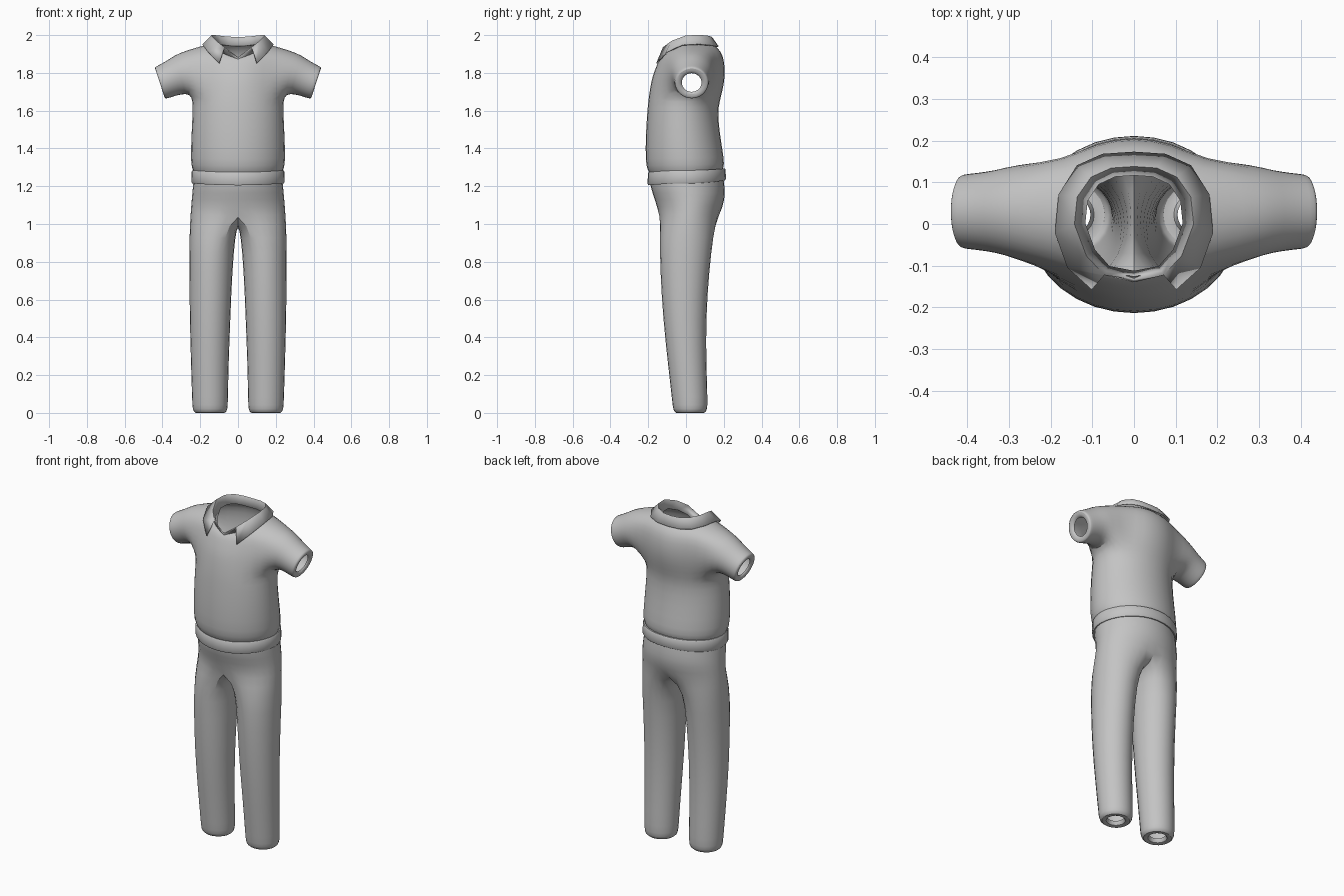
import bpy, bmesh, math
from mathutils import Vector

if "Cube" in bpy.data.objects:
    bpy.data.objects.remove(bpy.data.objects["Cube"])

grey = bpy.data.materials.new("grey_cloth")
grey.diffuse_color = (0.55, 0.55, 0.55, 1)
grey.use_nodes = True
grey.node_tree.nodes["Principled BSDF"].inputs["Base Color"].default_value = grey.diffuse_color


def oval(n, hw, yf, yb, zs, zf=None, zb=None, cx=0.0, grow=1.0):
    """Oval ring; its height varies from the side (zs) to front (zf) and back (zb)."""
    zf = zs if zf is None else zf
    zb = zs if zb is None else zb
    pts = []
    for k in range(n):
        a = 2 * math.pi * k / n
        c, s = math.cos(a), math.sin(a)
        z = zs + ((zb if s > 0 else zf) - zs) * s * s
        pts.append(Vector((cx + hw * grow * c,
                           (yf + yb) / 2 + (yb - yf) / 2 * grow * s, z)))
    return pts


def add_ring(bm, pts):
    return [bm.verts.new(p) for p in pts]


def bridge(bm, a, b, closed=True, skip=()):
    n = len(a)
    for i in range(n if closed else n - 1):
        j = (i + 1) % n
        if i not in skip:
            bm.faces.new((a[i], a[j], b[j], b[i]))


def finish(bm, name, subdivide=0, thickness=0.0, angle=60):
    bmesh.ops.recalc_face_normals(bm, faces=bm.faces)
    mesh = bpy.data.meshes.new(name)
    bm.to_mesh(mesh)
    bm.free()
    mesh.materials.append(grey)
    ob = bpy.data.objects.new(name, mesh)
    bpy.context.collection.objects.link(ob)
    if thickness:
        m = ob.modifiers.new("thickness", 'SOLIDIFY')
        m.thickness, m.offset = thickness, 0
    if subdivide:
        m = ob.modifiers.new("smooth", 'SUBSURF')
        m.levels = m.render_levels = subdivide
    bpy.ops.object.select_all(action='DESELECT')
    bpy.context.view_layer.objects.active = ob
    ob.select_set(True)
    bpy.ops.object.shade_smooth_by_angle(angle=math.radians(angle))
    return ob


# Shirt body: rings from the tucked hem to the neck, open at the armholes
bm = bmesh.new()
body = [  # half width, front y, back y, side z, front z, back z
    (.228, -.185, .185, 1.26, 1.255, 1.27),
    (.243, -.203, .200, 1.295, 1.285, 1.30),
    (.251, -.215, .203, 1.33, 1.325, 1.335),
    (.246, -.213, .178, 1.48, 1.48, 1.48),
    (.240, -.205, .168, 1.59, 1.59, 1.59),
    (.240, -.200, .178, 1.65, 1.65, 1.65),
    (.236, -.190, .197, 1.72, 1.72, 1.72),
    (.235, -.178, .207, 1.79, 1.78, 1.79),
    (.230, -.158, .203, 1.87, 1.83, 1.86),
    (.210, -.143, .186, 1.94, 1.865, 1.915),
    (.145, -.125, .145, 1.955, 1.88, 1.95),
]
rows = [add_ring(bm, oval(16, *r, grow=1.025)) for r in body]
for i in range(len(rows) - 1):
    skip = (14, 15, 0, 1, 6, 7, 8, 9) if 5 <= i < 9 else ()
    bridge(bm, rows[i], rows[i + 1], skip=skip)

# Sleeves: grown from the armholes, with a turned-in cuff
sleeve = [  # x, z, radius, tilt of the ring
    (.285, 1.797, .112, .30), (.33, 1.782, .098, .30), (.385, 1.757, .091, .32),
    (.408, 1.748, .089, .33), (.415, 1.746, .084, .33),
    (.413, 1.746, .058, .33), (.402, 1.749, .052, .33),
]
for side in (1, -1):
    def v(row, k):
        return rows[row][(k if side > 0 else 8 - k) % 16]
    loop = ([v(5, k) for k in range(-2, 3)] + [v(r, 2) for r in range(6, 10)]
            + [v(9, k) for k in (1, 0, -1, -2)] + [v(r, -2) for r in (8, 7, 6)])
    for x, z, rad, tilt in sleeve:
        up = Vector((tilt, 0, 1)).normalized()
        pts = []
        for i in range(16):
            a = math.radians(225 + 22.5 * i)
            p = (Vector((x, .03, z)) + Vector((0, 1, 0)) * rad * 1.025 * math.cos(a)
                 + up * rad * 1.025 * math.sin(a))
            p.x *= side
            pts.append(p)
        ring = add_ring(bm, pts)
        bridge(bm, loop, ring)
        loop = ring
finish(bm, "shirt", subdivide=1)

# Collar: folded fall outside, stand inside
fall_half = [(.100, -.154, 1.85), (.158, -.102, 1.91), (.187, -.02, 1.948),
             (.178, .07, 1.952), (.135, .138, 1.945), (.075, .165, 1.94)]
fold_half = [(.073, -.122, 1.932), (.115, -.075, 1.966), (.143, 0, 1.994),
             (.136, .065, 1.997), (.103, .112, 1.994), (.055, .134, 1.988)]


def mirrored(half, back):
    return half + [back] + [(-x, y, z) for x, y, z in reversed(half)]


bm = bmesh.new()
fold_pts = mirrored(fold_half, (0, .138, 1.986))
fall = add_ring(bm, mirrored(fall_half, (0, .17, 1.938)))
fold = add_ring(bm, fold_pts)
bridge(bm, fall, fold, closed=False)
stand_pts = fold_pts + [(0, -.136, 1.882)]
stand_top = fold + add_ring(bm, stand_pts[-1:])
stand_low = add_ring(bm, [(x * .84, .01 + (y - .01) * .86, z - .045)
                          for x, y, z in stand_pts])
bridge(bm, stand_top, stand_low)
finish(bm, "collar", thickness=.008, angle=40)

# Waistband
bm = bmesh.new()
band = [(.228, -.185, .190, 1.282, 1.272, 1.292), (.241, -.198, .206, 1.284, 1.274, 1.294),
        (.245, -.202, .210, 1.278, 1.268, 1.288), (.246, -.203, .211, 1.222, 1.212, 1.238),
        (.242, -.199, .207, 1.215, 1.205, 1.231), (.228, -.185, .193, 1.217, 1.207, 1.233)]
loops = [add_ring(bm, oval(32, *r)) for r in band]
for a, b in zip(loops, loops[1:]):
    bridge(bm, a, b)
finish(bm, "waistband", angle=40)

# Trousers: hip rings that split at the crotch into two legs
bm = bmesh.new()
hips = [(.234, -.190, .198, 1.25, 1.25, 1.25), (.240, -.192, .205, 1.20, 1.20, 1.20),
        (.246, -.165, .208, 1.13, 1.13, 1.13), (.252, -.143, .180, 1.06, 1.05, 1.05)]
loops = [add_ring(bm, oval(16, *r, grow=1.02)) for r in hips]
for a, b in zip(loops, loops[1:]):
    bridge(bm, a, b)
crotch = add_ring(bm, [(0, .09, 1.01), (0, .01, .995), (0, -.075, 1.01)])
legs = [  # z, inner x, outer x, front y, back y
    (.94, .014, .258, -.140, .145), (.75, .030, .258, -.137, .123),
    (.50, .040, .256, -.122, .106), (.25, .050, .249, -.095, .108),
    (.06, .053, .243, -.073, .115), (.018, .055, .241, -.069, .113),
    (-.003, .066, .229, -.056, .100), (-.001, .100, .196, -.026, .070),
    (.025, .104, .192, -.022, .066),
]
for side in (1, -1):
    hip = loops[-1]
    loop = [hip[(k if side > 0 else 8 - k) % 16] for k in range(-4, 5)] + crotch
    for z, xi, xo, yf, yb in legs:
        pts = oval(12, (xo - xi) / 2, yf, yb, z, cx=(xi + xo) / 2, grow=1.04)
        pts = [pts[(i - 4) % 12] for i in range(12)]
        for p in pts:
            p.x *= side
        ring = add_ring(bm, pts)
        bridge(bm, loop, ring)
        loop = ring
finish(bm, "trousers", subdivide=1)
